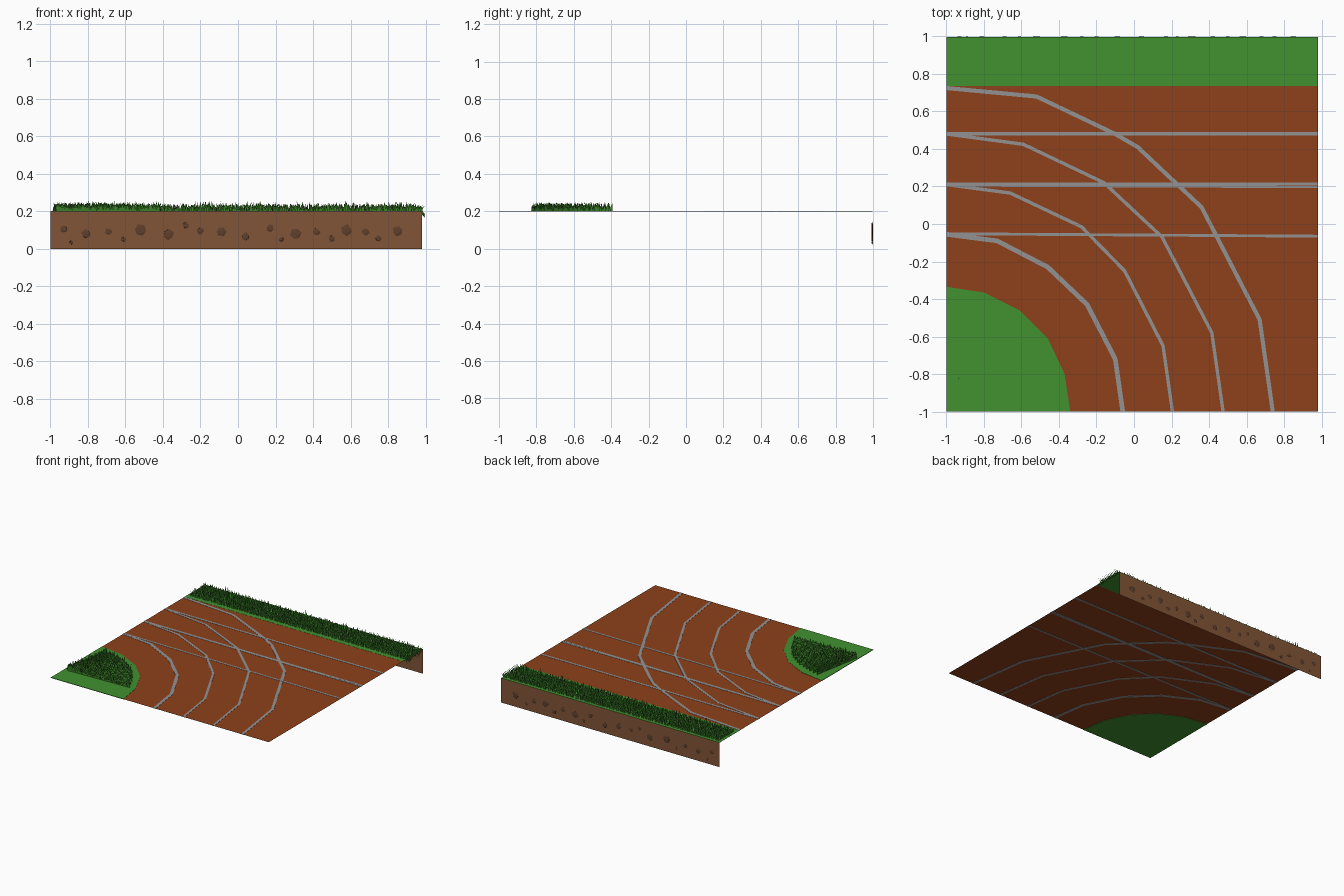
import bpy, bmesh, math, random
from mathutils import Vector, Matrix

if "Cube" in bpy.data.objects:
    bpy.data.objects.remove(bpy.data.objects["Cube"])

random.seed(7)
TOP = 0.2        # height of the running surface
XR = 0.98        # right edge of the tile
YB = 0.996       # back edge of the tile


def material(name, rgb):
    m = bpy.data.materials.new(name)
    m.diffuse_color = (*rgb, 1)
    m.use_nodes = True
    m.node_tree.nodes["Principled BSDF"].inputs["Base Color"].default_value = m.diffuse_color
    return m


CLAY = material("clay", (0.27, 0.053, 0.011))
LAWN = material("lawn", (0.054, 0.283, 0.030))
BLADE = material("blade", (0.045, 0.22, 0.022))
PAINT = material("paint", (0.29, 0.29, 0.29))
SOIL = material("soil", (0.22, 0.091, 0.038))
STONE = material("stone", (0.115, 0.05, 0.025))


def finish(bm, name, mat, thickness=0):
    me = bpy.data.meshes.new(name)
    bm.to_mesh(me)
    bm.free()
    me.materials.append(mat)
    ob = bpy.data.objects.new(name, me)
    bpy.context.collection.objects.link(ob)
    if thickness:
        mod = ob.modifiers.new("Thickness", 'SOLIDIFY')
        mod.thickness = thickness
        mod.offset = 0
    return ob


def polygon(name, points, mat, thickness=0):
    bm = bmesh.new()
    bm.faces.new([bm.verts.new(p) for p in points])
    return finish(bm, name, mat, thickness)


def stripe(name, path, width, thickness=0.003):
    """Flat mitred ribbon along a 2D path."""
    pts = [Vector(p) for p in path]
    bm = bmesh.new()
    pairs = []
    for i, p in enumerate(pts):
        a = (p - pts[i - 1]).normalized() if i else None
        b = (pts[i + 1] - p).normalized() if i < len(pts) - 1 else None
        if a is None or b is None:
            # Keep end caps flush with the tile border
            d = a or b
            if abs(d.x) > abs(d.y):
                off = Vector((0, width / 2 / abs(d.x))) * (1 if d.x > 0 else -1)
            else:
                off = Vector((width / 2 / abs(d.y), 0)) * (1 if d.y < 0 else -1)
        else:
            t = (a + b).normalized()
            off = Vector((-t.y, t.x)) * (width / 2 / t.dot(a))
        pairs.append([bm.verts.new((*(p + s * off), TOP)) for s in (-1, 1)])
    for (a, b), (c, d) in zip(pairs, pairs[1:]):
        bm.faces.new((a, c, d, b))
    return finish(bm, name, PAINT, thickness)


def add_blade(bm, base, direction, width, height, lean):
    """Flat upright grass blade standing in the plane of its row."""
    d = Vector((*direction, 0))
    up = Vector((0, 0, 1))
    l, r = base - d * width / 2, base + d * width / 2
    mid = base + up * height * 0.5 + d * lean * 0.3
    v = [bm.verts.new(p) for p in (l, r, mid + d * width * 0.3,
                                   base + up * height + d * lean,
                                   mid - d * width * 0.3)]
    bm.faces.new(v)


# Running surface
polygon("track_surface", [(-1, -1, TOP), (XR, -1, TOP), (XR, YB, TOP), (-1, YB, TOP)], CLAY)

# Lawn strip along the back and rounded lawn in the corner
polygon("back_lawn", [(-1, 0.735, TOP), (XR, 0.735, TOP), (XR, YB, TOP), (-1, YB, TOP)],
        LAWN, 0.002)
corner = [(-1, -1), (-0.34, -1), (-0.37, -0.8), (-0.46, -0.61), (-0.61, -0.46),
          (-0.8, -0.365), (-1, -0.335)]
polygon("corner_lawn", [(x, y, TOP) for x, y in corner], LAWN, 0.004)

# Curved lane lines, outermost first
curves = [
    ([(-1, .725), (-.52, .68), (-.1, .48), (.02, .41), (.2, .24), (.36, .09),
      (.67, -.51), (.74, -1)], .022),
    ([(-1, .48), (-.59, .425), (-.16, .22), (.15, -.07), (.415, -.58), (.475, -1)], .018),
    ([(-1, .21), (-.66, .165), (-.28, -.015), (-.05, -.25), (.155, -.65), (.205, -1)], .018),
    ([(-1, -.055), (-.73, -.09), (-.46, -.23), (-.25, -.43), (-.1, -.72), (-.06, -1)], .025),
]
for i, (path, w) in enumerate(curves):
    stripe(f"curved_lane_line_{i + 1}", path, w)

# Straight lane lines
straights = [(.482, .482, .018), (.213, .213, .016), (.206, .197, .012), (-.052, -.065, .015)]
for i, (y0, y1, w) in enumerate(straights):
    stripe(f"straight_lane_line_{i + 1}", [(-1, y0), (XR, y1)], w, 0.0034)

# Soil wall below the back edge
polygon("soil_wall", [(-1, YB, 0), (XR, YB, 0), (XR, YB, TOP), (-1, YB, TOP)], SOIL)

# Flattened stones set in the wall, showing on both sides
stones = [(-.93, .105, .024), (-.89, .034, .011), (-.81, .08, .028), (-.69, .09, .02),
          (-.61, .05, .015), (-.52, .1, .034), (-.37, .075, .034), (-.28, .125, .02),
          (-.2, .095, .022), (-.09, .09, .03), (.04, .065, .026), (.17, .11, .025),
          (.23, .05, .015), (.31, .08, .034), (.42, .09, .022), (.5, .055, .02),
          (.58, .1, .034), (.68, .09, .022), (.75, .055, .02), (.85, .095, .032)]
bm = bmesh.new()
for x, z, r in stones:
    place = (Matrix.Translation((x, YB, z)) @ Matrix.Diagonal((1, 0.004 / r, 1, 1))
             @ Matrix.Rotation(random.uniform(0, 6), 4, 'Y'))
    new = bmesh.ops.create_icosphere(bm, subdivisions=1, radius=r, matrix=place)
    for v in new["verts"]:
        k = random.uniform(0.8, 1.05)
        v.co.x = x + (v.co.x - x) * k
        v.co.z = z + (v.co.z - z) * k
finish(bm, "wall_stones", STONE)

# Grass rows on the back lawn, all facing front
bm = bmesh.new()
rows, per_row = 14, 95
for r in range(rows):
    y = 0.775 + 0.195 * r / (rows - 1)
    for i in range(per_row):
        x = -0.985 + 1.96 * (i + random.uniform(0.1, 0.9)) / per_row
        h = random.uniform(0.018, 0.042)
        if random.random() < 0.06:
            h = random.uniform(0.045, 0.056)
        add_blade(bm, Vector((x, y, TOP)), (1, 0), random.uniform(0.01, 0.018), h,
                  random.uniform(-0.012, 0.012))
    # Blades drooping over the right end
    add_blade(bm, Vector((XR, y, TOP)), (1, 0), 0.014, random.uniform(-0.04, -0.015), 0.018)
    add_blade(bm, Vector((XR - 0.005, y, TOP)), (1, 0), 0.014, 0.03, 0.022)
finish(bm, "back_grass", BLADE)

# Grass rows fanning across the corner lawn
bm = bmesh.new()
for k in range(15):
    a = math.radians(2 + 78 * k / 14)
    d = Vector((math.cos(a), math.sin(a)))
    dist = 0.03
    while True:
        p = Vector((-0.99, -0.83)) + d * dist
        if (p - Vector((-1, -1))).length > 0.61:
            break
        add_blade(bm, Vector((*p, TOP)), d, random.uniform(0.01, 0.018),
                  random.uniform(0.022, 0.05), random.uniform(-0.012, 0.012))
        dist += random.uniform(0.007, 0.012)
finish(bm, "corner_grass", BLADE)
